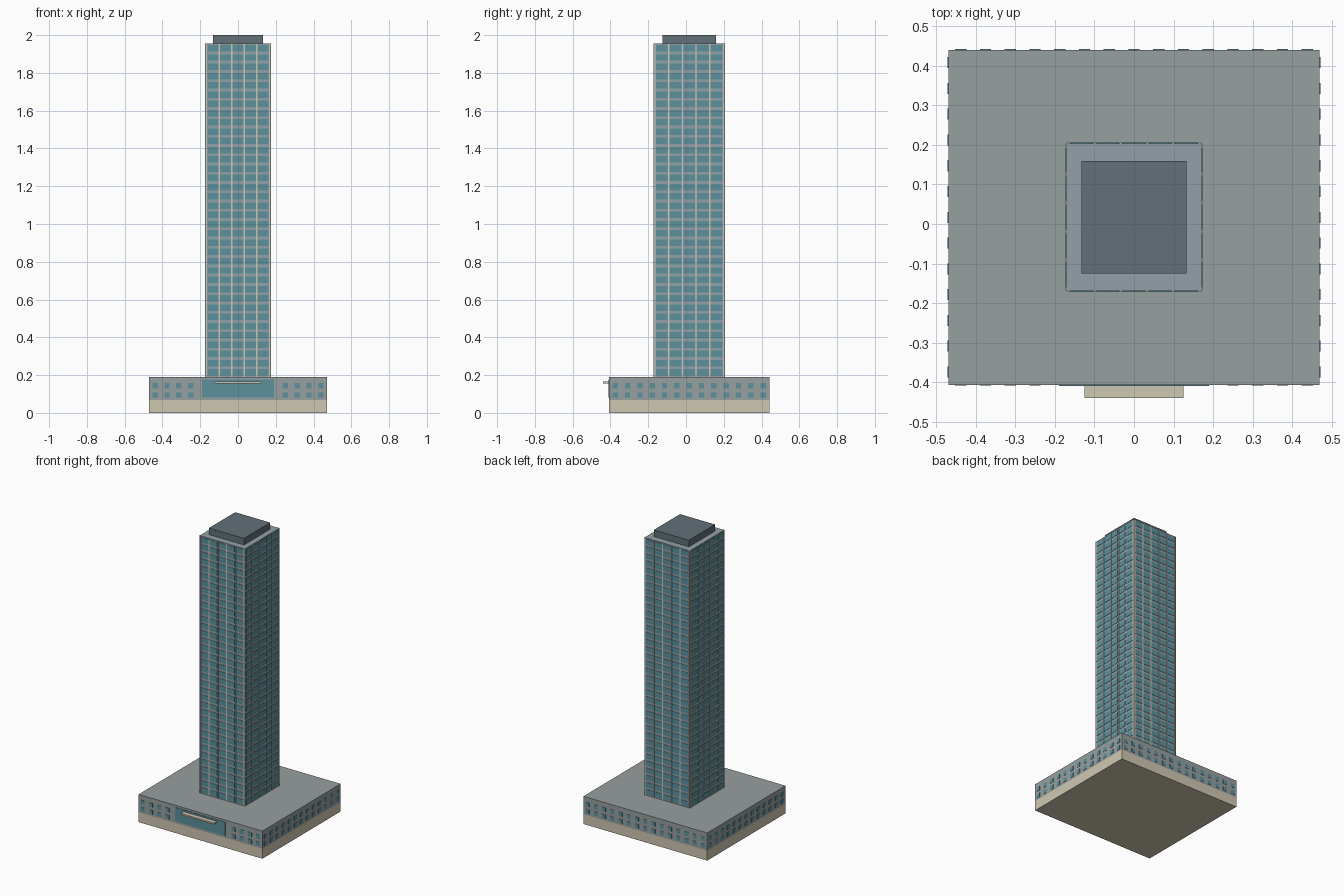
import bpy, bmesh
from mathutils import Matrix, Vector

if "Cube" in bpy.data.objects:
    bpy.data.objects.remove(bpy.data.objects["Cube"])

CY = 0.017                      # shared centre of the podium and tower in y


def material(name, rgb):
    m = bpy.data.materials.new(name)
    m.diffuse_color = (*[(c / 255) ** 2.2 for c in rgb], 1)
    m.use_nodes = True
    m.node_tree.nodes["Principled BSDF"].inputs["Base Color"].default_value = m.diffuse_color
    return m


STONE = material("stone", (206, 198, 176))
CONCRETE = material("concrete", (150, 158, 158))
PANEL = material("panel", (146, 160, 167))
GLASS = material("glass", (92, 144, 156))
DARK = material("dark_metal", (98, 112, 120))


def boxes(name, spans, mat):
    """One object made of boxes, each given as (x0, x1, y0, y1, z0, z1)."""
    bm = bmesh.new()
    for x0, x1, y0, y1, z0, z1 in spans:
        centre = Vector((x0 + x1, y0 + y1, z0 + z1)) / 2
        size = Matrix.Diagonal((x1 - x0, y1 - y0, z1 - z0, 1))
        bmesh.ops.create_cube(bm, size=1, matrix=Matrix.Translation(centre) @ size)
    me = bpy.data.meshes.new(name)
    bm.to_mesh(me)
    bm.free()
    me.materials.append(mat)
    ob = bpy.data.objects.new(name, me)
    bpy.context.collection.objects.link(ob)


def on_walls(hx, hy, depth, sides):
    """Turn (side, u0, u1, z0, z1) wall panels into thin boxes on four walls."""
    out = []
    for side, u0, u1, z0, z1 in sides:
        if side in ("front", "back"):
            y = CY + (hy if side == "back" else -hy)
            out.append((u0, u1, y - depth, y + depth, z0, z1))
        else:
            x = hx if side == "right" else -hx
            out.append((x - depth, x + depth, CY + u0, CY + u1, z0, z1))
    return out


def columns(half, count):
    pitch = 2 * half / count
    return [-half + pitch * (i + 0.5) for i in range(count)]


# Podium: stone plinth with a concrete upper storey
PX, PY = 0.47, 0.424
boxes("podium_base", [(-PX, PX, CY - PY, CY + PY, 0, 0.068)], STONE)
boxes("podium_upper", [(-PX, PX, CY - PY, CY + PY, 0.068, 0.19)], CONCRETE)

# Podium windows in two rows, leaving room for the entrance glazing
panes = []
for side in ("front", "back", "left", "right"):
    half, count = (PX, 15) if side in ("front", "back") else (PY, 13)
    for u in columns(half, count):
        if side == "front" and abs(u) < 0.2:
            continue
        for z in (0.095, 0.143):
            panes.append((side, u - 0.014, u + 0.014, z - 0.014, z + 0.014))
boxes("podium_windows", on_walls(PX, PY, 0.002, panes), GLASS)

# Entrance glazing and canopy
boxes("entrance_glass", [(-0.19, 0.19, CY - PY - 0.003, CY - PY + 0.003, 0.082, 0.176)], GLASS)
boxes("entrance_canopy", [(-0.125, 0.125, -0.44, CY - PY + 0.003, 0.155, 0.165)], STONE)

# Tower shaft and roof plant room
TX, TY, Z0, Z1 = 0.172, 0.187, 0.19, 1.955
boxes("tower_shaft", [(-TX, TX, CY - TY, CY + TY, Z0, Z1)], PANEL)
boxes("roof_plant_room", [(-0.133, 0.133, CY - 0.142, CY + 0.142, Z1, 2.0)], DARK)

# Tower windows and vertical mullions
FLOORS, BAYS = 36, 5
floor = (Z1 - Z0) / FLOORS
panes, mullions = [], []
for side in ("front", "back", "left", "right"):
    half = (TX if side in ("front", "back") else TY) - 0.006
    pitch = 2 * half / BAYS
    for u in columns(half, BAYS):
        for k in range(FLOORS):
            z = Z0 + (k + 0.5) * floor
            panes.append((side, u - pitch * 0.43, u + pitch * 0.43, z - floor * 0.35, z + floor * 0.35))
    for i in range(BAYS + 1):
        u = -half + i * pitch
        mullions.append((side, u - 0.003, u + 0.003, Z0, Z1))
boxes("tower_windows", on_walls(TX, TY, 0.002, panes), GLASS)
boxes("tower_mullions", on_walls(TX, TY, 0.0025, mullions), STONE)
